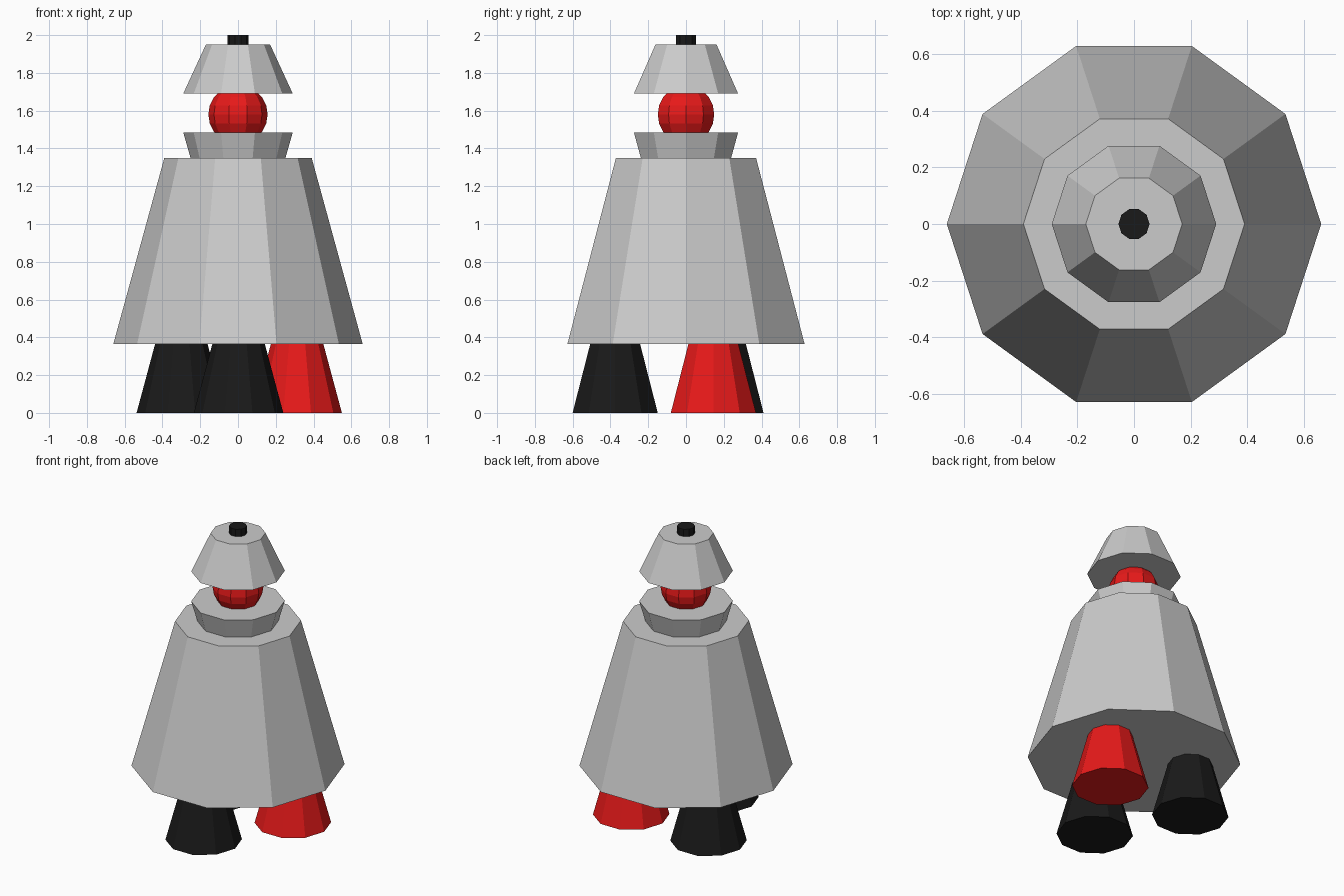
import bpy
import bmesh
from math import radians
from mathutils import Matrix

if "Cube" in bpy.data.objects:
    bpy.data.objects.remove(bpy.data.objects["Cube"])

SIDES = 10
TURN = Matrix.Rotation(radians(90), 4, 'Z')  # puts a corner on the x axis


def colour(name, rgb):
    mat = bpy.data.materials.new(name)
    mat.diffuse_color = (*rgb, 1)
    mat.use_nodes = True
    mat.node_tree.nodes["Principled BSDF"].inputs["Base Color"].default_value = mat.diffuse_color
    return mat


def add_object(name, bm, loc, mat):
    mesh = bpy.data.meshes.new(name)
    bm.to_mesh(mesh)
    bm.free()
    obj = bpy.data.objects.new(name, mesh)
    obj.location = loc
    if mat:
        mesh.materials.append(mat)
    bpy.context.collection.objects.link(obj)
    return obj


def frustum(name, r_bottom, r_top, z0, z1, xy=(0, 0), mat=None):
    bm = bmesh.new()
    bmesh.ops.create_cone(bm, cap_ends=True, segments=SIDES, radius1=r_bottom,
                          radius2=r_top, depth=z1 - z0, matrix=TURN)
    return add_object(name, bm, (*xy, (z0 + z1) / 2), mat)


red = colour("red", (0.8, 0.01, 0.01))
black = colour("black", (0.01, 0.01, 0.01))

# Tapered body, flared collar, cap and top knob
frustum("body", 0.66, 0.39, 0.365, 1.35)
frustum("collar", 0.25, 0.29, 1.345, 1.485)
frustum("cap", 0.29, 0.17, 1.69, 1.95)
frustum("knob", 0.055, 0.055, 1.945, 2.0, mat=black)

# Ball held between collar and cap
bm = bmesh.new()
bmesh.ops.create_uvsphere(bm, u_segments=SIDES, v_segments=10, radius=0.157, matrix=TURN)
add_object("ball", bm, (0, 0, 1.58), red)

# Three tapered feet
for name, xy, mat in (("front_foot", (0.003, -0.375), black),
                      ("back_left_foot", (-0.30, 0.185), black),
                      ("back_right_foot", (0.313, 0.145), red)):
    frustum(name, 0.237, 0.138, 0, 0.368, xy, mat)
